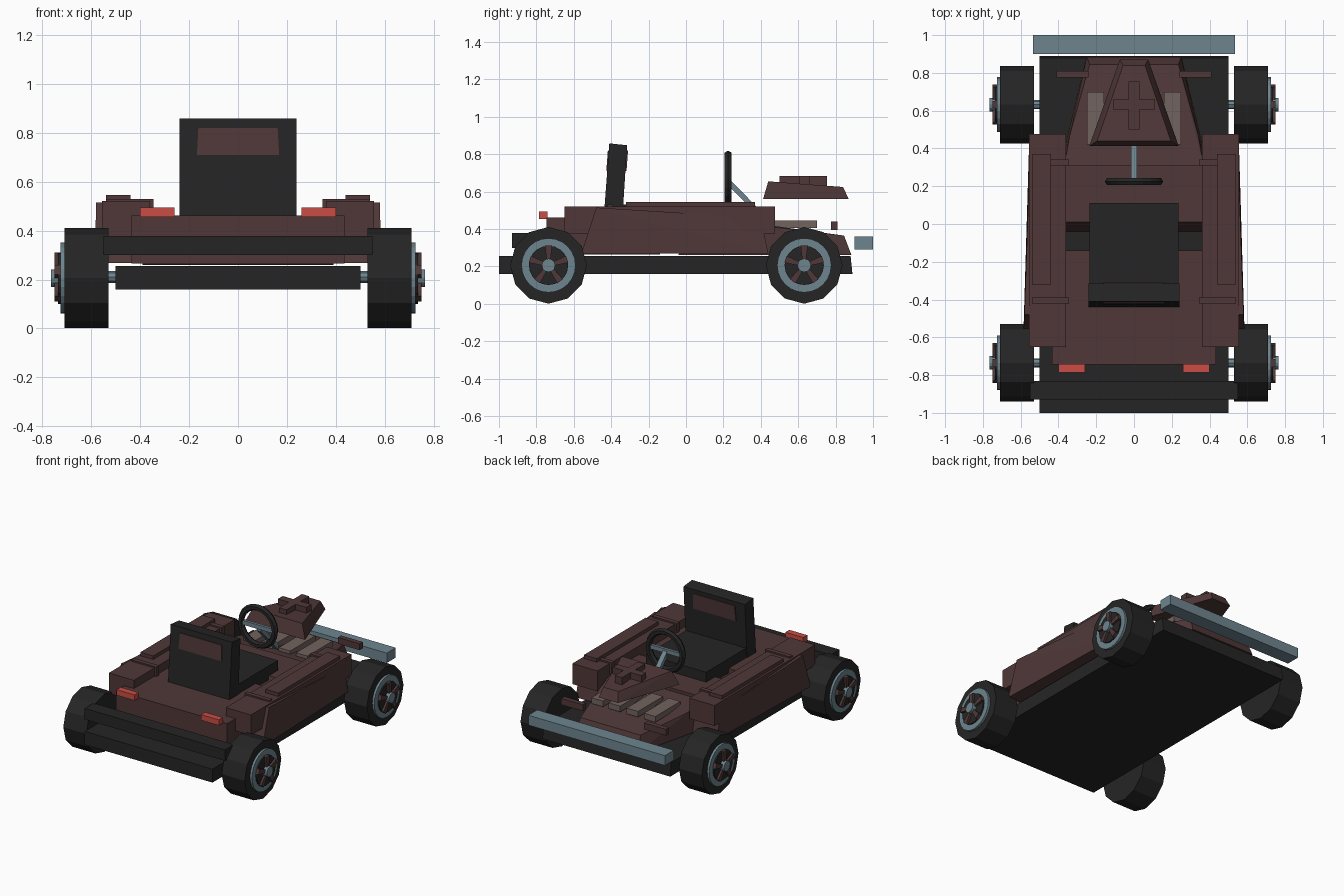
import bpy, bmesh, math
from mathutils import Matrix, Vector

if "Cube" in bpy.data.objects:
    bpy.data.objects.remove(bpy.data.objects["Cube"])


def material(name, rgb):
    m = bpy.data.materials.new(name)
    m.diffuse_color = (*rgb, 1)
    m.use_nodes = True
    m.node_tree.nodes["Principled BSDF"].inputs["Base Color"].default_value = m.diffuse_color
    return m


BROWN = material("dark_brown", (0.080, 0.039, 0.039))
BLACK = material("charcoal", (0.0185, 0.0185, 0.0185))
STEEL = material("blue_grey", (0.155, 0.235, 0.275))
VENT = material("light_brown", (0.17, 0.125, 0.115))
RED = material("signal_red", (0.58, 0.076, 0.058))


def finish(name, bm, mat):
    bmesh.ops.recalc_face_normals(bm, faces=bm.faces)
    me = bpy.data.meshes.new(name)
    bm.to_mesh(me)
    bm.free()
    me.materials.append(mat)
    ob = bpy.data.objects.new(name, me)
    bpy.context.collection.objects.link(ob)
    return ob


def hull(name, pts, mat):
    """Flat-sided solid around a few corner points."""
    bm = bmesh.new()
    for p in pts:
        bm.verts.new(p)
    bmesh.ops.convex_hull(bm, input=bm.verts)
    bmesh.ops.dissolve_limit(bm, angle_limit=0.01, verts=bm.verts, edges=bm.edges)
    return finish(name, bm, mat)


def box(name, x, y, z, mat):
    return hull(name, [(a, b, c) for a in x for b in y for c in z], mat)


def wedge(name, corners, mat):
    """Symmetric solid from (half width, y, z) corners."""
    return hull(name, [(s * w, y, z) for w, y, z in corners for s in (-1, 1)], mat)


def cylinder(name, a, b, r, n, mat, turn=0.0):
    a, b = Vector(a), Vector(b)
    bm = bmesh.new()
    bmesh.ops.create_cone(bm, cap_ends=True, segments=n, radius1=r, radius2=r,
                          depth=(b - a).length, matrix=Matrix.Rotation(turn, 4, 'Z'))
    rot = (b - a).to_track_quat('Z', 'Y').to_matrix().to_4x4()
    bmesh.ops.transform(bm, matrix=Matrix.Translation((a + b) / 2) @ rot, verts=bm.verts)
    return finish(name, bm, mat)


# chassis and bumpers
wedge("floor_pan", [(0.5, -1, 0.16), (0.5, -1, 0.255), (0.5, 0.89, 0.16), (0.5, 0.88, 0.255)], BLACK)
box("rear_bumper", (-0.55, 0.55), (-0.93, -0.83), (0.30, 0.378), BLACK)
box("front_bumper", (-0.535, 0.535), (0.9, 1.0), (0.29, 0.36), STEEL)

# body: rear deck, front deck with sloped back wall, tapering nose
wedge("rear_deck", [(0.435, y, z) for y in (-0.745, -0.14) for z in (0.265, 0.462)], BROWN)
wedge("front_deck", [(0.39, -0.04, 0.262), (0.39, 0.01, 0.46), (0.39, 0.31, 0.46),
                     (0.39, 0.31, 0.262)], BROWN)
wedge("nose", [(0.39, 0.30, 0.26), (0.37, 0.30, 0.44), (0.34, 0.47, 0.41),
               (0.235, 0.845, 0.365), (0.25, 0.885, 0.26)], BROWN)

for s in (-1, 1):
    side = "left" if s < 0 else "right"

    # outer side panel, wider towards the tail
    hull(side + "_side_panel",
         [(s * x, y, z) for x, y, z in (
             (0.36, -0.56, 0.268), (0.585, -0.56, 0.268), (0.36, -0.48, 0.515),
             (0.58, -0.48, 0.515), (0.36, 0.44, 0.268), (0.555, 0.44, 0.268),
             (0.36, 0.40, 0.46), (0.55, 0.40, 0.46))], BROWN)

    # side pod, its straps and raised cover
    box(side + "_side_pod", (s * 0.36, s * 0.556), (-0.65, 0.476), (0.375, 0.52), BROWN)
    for y in (-0.405, 0.325):
        box(side + "_pod_strap", (s * 0.345, s * 0.54), (y - 0.016, y + 0.016), (0.45, 0.53), BROWN)
    box(side + "_pod_cover", (s * 0.44, s * 0.54), (-0.32, 0.37), (0.51, 0.545), BROWN)

    # lights and nose vents
    box(side + "_tail_light", (s * 0.26, s * 0.40), (-0.785, -0.74), (0.455, 0.495), RED)
    box(side + "_front_marker", (s * 0.24, s * 0.41), (0.775, 0.81), (0.395, 0.44), BROWN)
    for x in (0.07, 0.205):
        box(side + "_nose_vent", (s * (x - 0.045), s * (x + 0.045)), (0.42, 0.70), (0.405, 0.446), VENT)

    # wheels
    for end, y in (("rear", -0.735), ("front", 0.632)):
        z = 0.206
        tag = end + "_" + side

        def disc(part, x0, x1, r, n, mat):
            cylinder(tag + part, (s * x0, y, z), (s * x1, y, z), r, n, mat)

        disc("_tyre", 0.53, 0.71, 0.205, 12, BLACK)
        disc("_rim", 0.70, 0.726, 0.145, 24, STEEL)
        disc("_wheel_centre", 0.72, 0.735, 0.105, 20, BLACK)
        disc("_hub", 0.72, 0.765, 0.036, 12, STEEL)
        for i in range(5):
            a = math.pi / 2 + i * math.tau / 5
            u, v = Vector((0, math.cos(a), math.sin(a))), Vector((0, -math.sin(a), math.cos(a)))
            hull(tag + "_spoke",
                 [Vector((s * x, y, z)) + u * r + v * (k * w) for x in (0.725, 0.75)
                  for r, w in ((0.03, 0.011), (0.105, 0.019)) for k in (-1, 1)], BROWN)

for y in (-0.735, 0.632):
    cylinder("axle", (-0.6, y, 0.21), (0.6, y, 0.21), 0.024, 8, STEEL)

# seat with leaning back and head pad
box("seat_cushion", (-0.235, 0.235), (-0.40, 0.11), (0.43, 0.53), BLACK)
wedge("seat_back", [(0.24, -0.44, 0.46), (0.24, -0.34, 0.46),
                    (0.24, -0.41, 0.858), (0.24, -0.315, 0.848)], BLACK)
wedge("head_pad", [(0.168, -0.426, 0.71), (0.168, -0.318, 0.71),
                   (0.162, -0.418, 0.82), (0.162, -0.31, 0.82)], BROWN)

# steering wheel and column
bpy.ops.mesh.primitive_torus_add(major_segments=20, minor_segments=6, major_radius=0.132,
                                 minor_radius=0.022, location=(0, 0.225, 0.665),
                                 rotation=(math.pi / 2, 0, 0))
wheel = bpy.context.object
wheel.name = "steering_wheel"
wheel.data.materials.append(BLACK)
box("steering_spoke", (-0.125, 0.125), (0.215, 0.235), (0.65, 0.68), STEEL)
wedge("steering_column", [(0.017, 0.235, 0.665), (0.017, 0.235, 0.625),
                          (0.017, 0.43, 0.465), (0.017, 0.43, 0.425)], STEEL)

# raised front cowl with a cross on top
wedge("cowl", [(0.237, 0.412, 0.56), (0.075, 0.87, 0.56),
               (0.195, 0.44, 0.655), (0.058, 0.84, 0.625)], BROWN)
box("cross_long_bar", (-0.028, 0.028), (0.50, 0.755), (0.625, 0.683), BROWN)
box("cross_short_bar", (-0.112, 0.112), (0.605, 0.66), (0.625, 0.683), BROWN)
